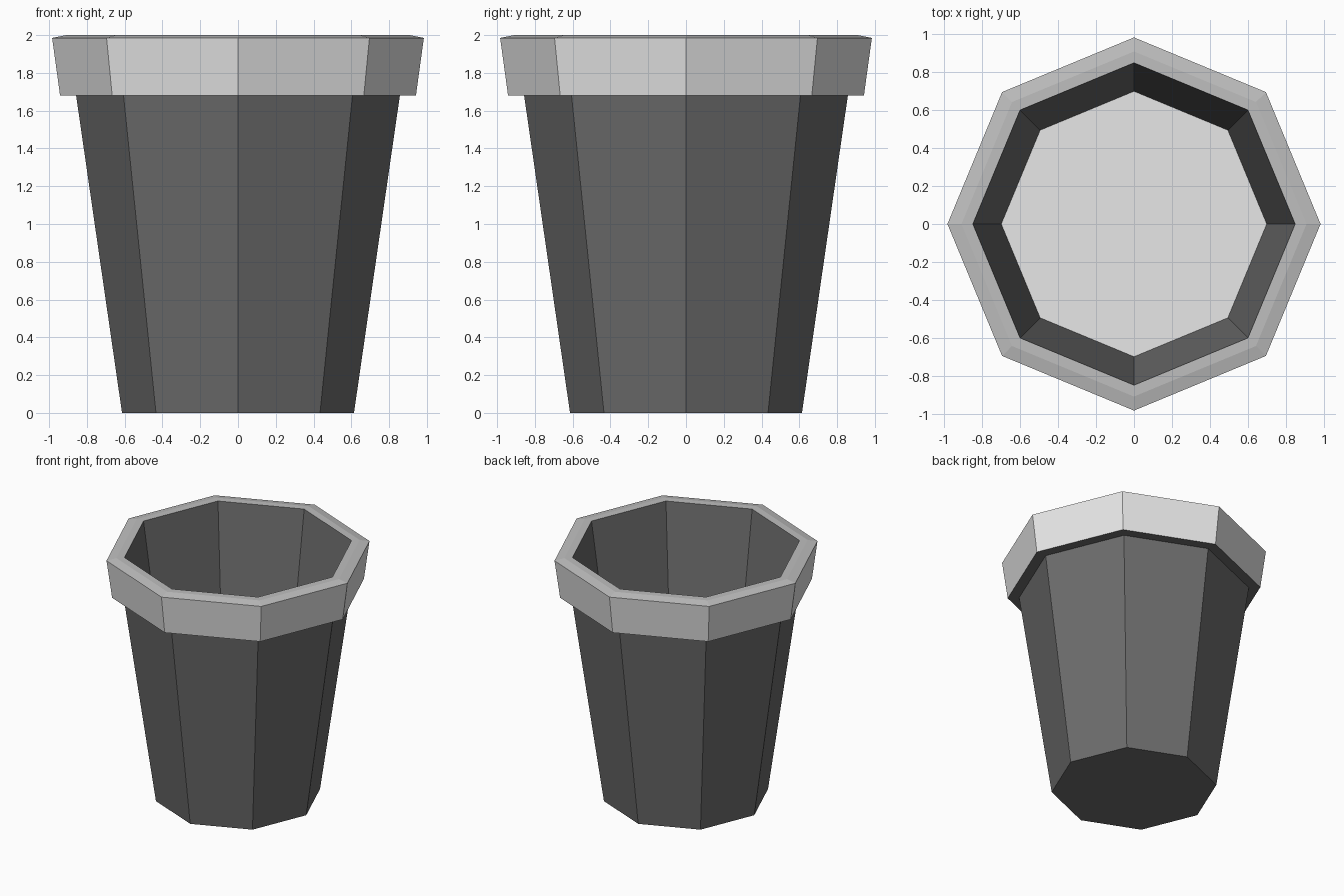
import bpy
import bmesh
import math

if "Cube" in bpy.data.objects:
    bpy.data.objects.remove(bpy.data.objects["Cube"])

SIDES = 8


def material(name, v):
    m = bpy.data.materials.new(name)
    m.diffuse_color = (v, v, v, 1.0)
    m.use_nodes = True
    m.node_tree.nodes["Principled BSDF"].inputs["Base Color"].default_value = m.diffuse_color
    return m


def lathe(name, profile, mats, band_mats=None, cap_start=False, cap_end=False):
    """Octagonal shell through (radius, z) points; corners lie on the axes."""
    bm = bmesh.new()
    rings = [[bm.verts.new((r * math.cos(2 * math.pi * k / SIDES),
                            r * math.sin(2 * math.pi * k / SIDES), z))
              for k in range(SIDES)] for r, z in profile]
    for i in range(len(rings) - 1):
        a, b = rings[i], rings[i + 1]
        for k in range(SIDES):
            n = (k + 1) % SIDES
            f = bm.faces.new((a[k], a[n], b[n], b[k]))
            f.material_index = band_mats[i] if band_mats else 0
    if cap_start:
        bm.faces.new(rings[0][::-1])
    if cap_end:
        bm.faces.new(rings[-1])
    mesh = bpy.data.meshes.new(name)
    bm.to_mesh(mesh)
    bm.free()
    for m in mats:
        mesh.materials.append(m)
    obj = bpy.data.objects.new(name, mesh)
    bpy.context.collection.objects.link(obj)
    return obj


dark = material("dark grey", 0.153)
light = material("light grey", 0.8)
mid = material("mid grey", 0.52)

# Tapered outer wall with closed base and the ledge under the rim
lathe("pot_outer_wall", [(0.614, 0), (0.857, 1.68), (0.942, 1.68)], [dark], cap_start=True)

# Rim: light band, darker bevelled top
lathe("pot_rim", [(0.942, 1.68), (0.984, 1.985), (0.91, 2.0), (0.85, 2.0)],
      [light, mid], band_mats=[0, 1, 1])

# Inside wall down to the filling
lathe("pot_inner_wall", [(0.85, 2.0), (0.70, 0.97)], [dark])

# Flat filling surface
lathe("pot_filling", [(0.70, 0.97)], [light], cap_end=True)
